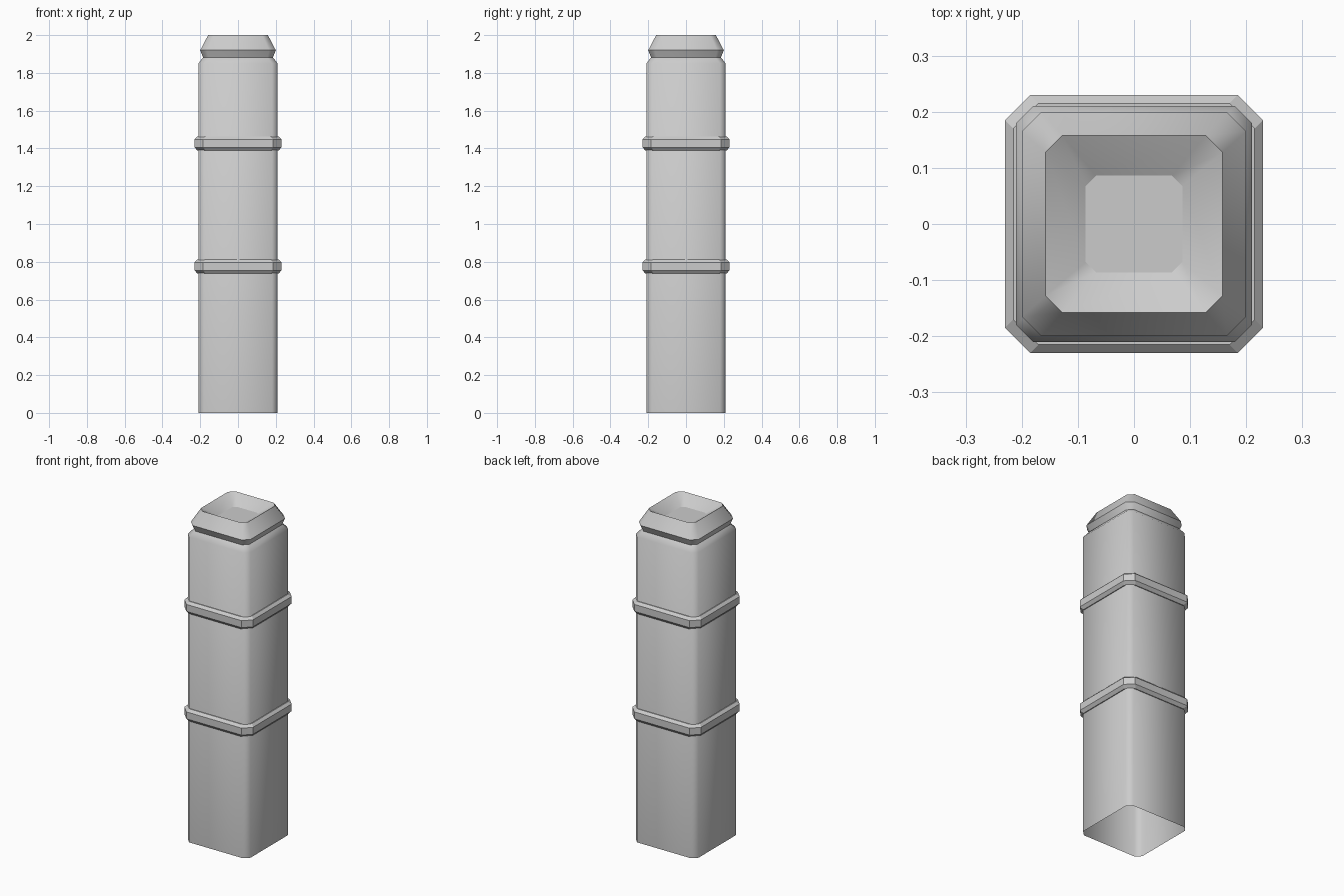
import bpy, bmesh

if "Cube" in bpy.data.objects:
    bpy.data.objects.remove(bpy.data.objects["Cube"])


def octagon(h, c, z):
    """Square of half-width h with corners cut by c, at height z."""
    k = h - c
    return [(h, -k, z), (h, k, z), (k, h, z), (-k, h, z),
            (-h, k, z), (-h, -k, z), (-k, -h, z), (k, -h, z)]


def loft(name, profile, smooth, cap_end=False, closed=False):
    """Profile rows: half-width, corner cut, height, sharp loop flag."""
    bm = bmesh.new()
    rings = [[bm.verts.new(p) for p in octagon(h, c, z)] for h, c, z, _ in profile]
    pairs = list(zip(rings, rings[1:]))
    if closed:
        pairs.append((rings[-1], rings[0]))
    for a, b in pairs:
        for i in range(8):
            j = (i + 1) % 8
            bm.faces.new((a[i], a[j], b[j], b[i])).smooth = smooth
    if cap_end:
        bm.faces.new(rings[-1])
    for ring, row in zip(rings, profile):
        if row[3]:
            for i in range(8):
                bm.edges.get((ring[i], ring[(i + 1) % 8])).smooth = False
    me = bpy.data.meshes.new(name)
    bm.to_mesh(me)
    bm.free()
    ob = bpy.data.objects.new(name, me)
    bpy.context.collection.objects.link(ob)
    return ob


# Post shaft with grooved, tapered head and sunken top (open underneath)
loft("post", [
    (0.21, 0.03, 0.0, True),
    (0.21, 0.03, 1.85, False),
    (0.185, 0.03, 1.882, True),
    (0.20, 0.035, 1.92, True),
    (0.158, 0.03, 2.0, True),
    (0.086, 0.018, 1.95, True),
], smooth=True, cap_end=True)

# Two bevelled bands around the shaft
for label, z in (("lower_band", 0.737), ("upper_band", 1.388)):
    loft(label, [
        (0.208, 0.04, z, True),
        (0.215, 0.045, z, True),
        (0.23, 0.045, z + 0.018, True),
        (0.23, 0.045, z + 0.06, True),
        (0.215, 0.045, z + 0.075, True),
        (0.208, 0.04, z + 0.075, True),
    ], smooth=False)
